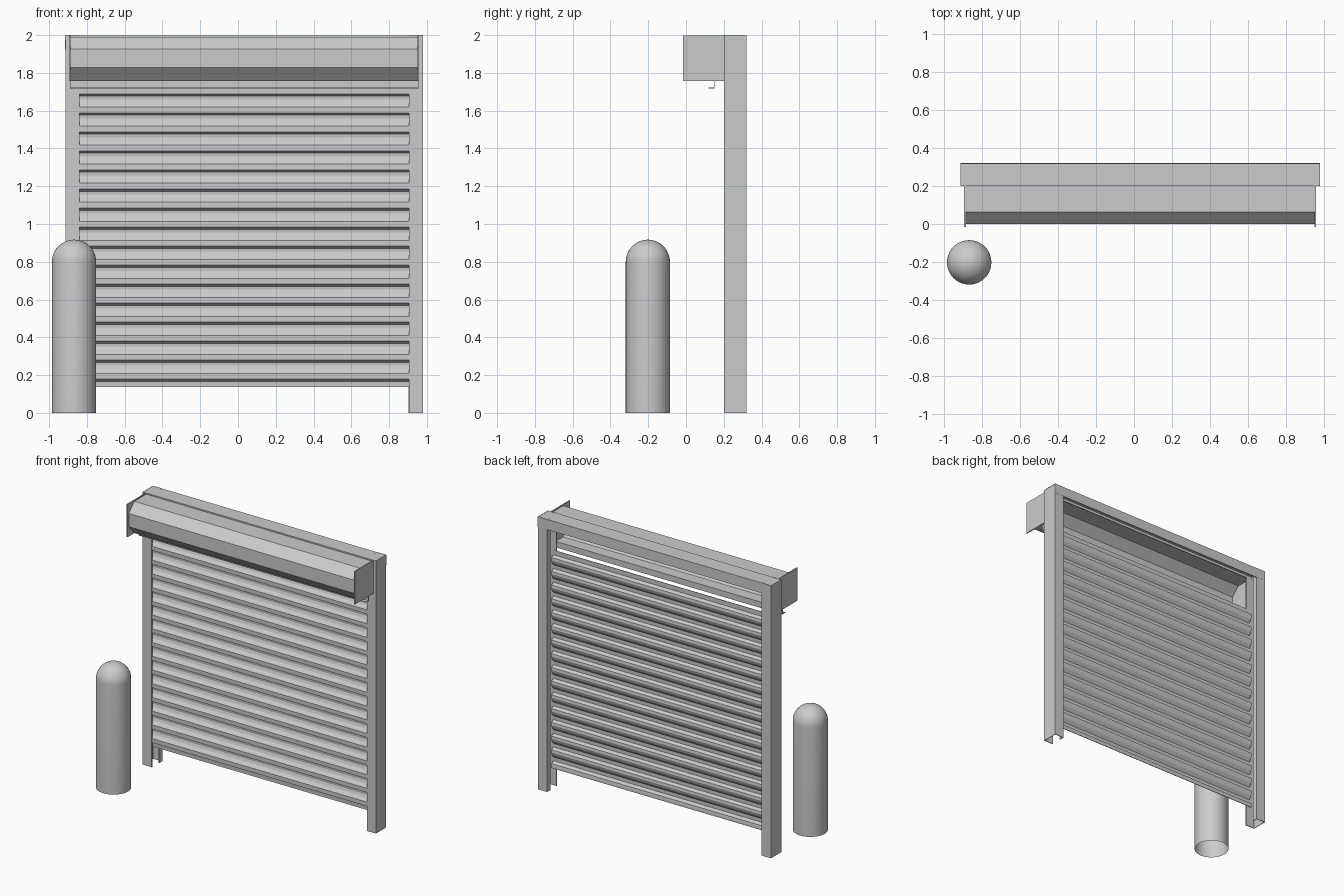
import bpy, bmesh, math

if "Cube" in bpy.data.objects:
    bpy.data.objects.remove(bpy.data.objects["Cube"])

CX = 0.0325          # centre of the door opening
HALF = 0.9475        # half of the overall frame width
Y0, Y1, W = 0.20, 0.32, 0.075


def extrude(name, pts, start, end, thick=0.0):
    """Sweep an open profile of 3D points from offset start to offset end."""
    bm = bmesh.new()
    rows = [[bm.verts.new([p[i] + o[i] for i in range(3)]) for p in pts] for o in (start, end)]
    for i in range(len(pts) - 1):
        bm.faces.new((rows[0][i], rows[0][i + 1], rows[1][i + 1], rows[1][i]))
    mesh = bpy.data.meshes.new(name)
    bm.to_mesh(mesh)
    bm.free()
    ob = bpy.data.objects.new(name, mesh)
    bpy.context.collection.objects.link(ob)
    if thick:
        m = ob.modifiers.new("thickness", 'SOLIDIFY')
        m.thickness = thick
        m.offset = 0
    return ob


def box(name, lo, hi):
    bpy.ops.mesh.primitive_cube_add(size=1, location=[(a + b) / 2 for a, b in zip(lo, hi)])
    ob = bpy.context.object
    ob.name = name
    ob.scale = [b - a for a, b in zip(lo, hi)]
    return ob


# Side channels, open towards the curtain, with a return lip at the back
t = 0.003
for side, label in ((-1, "left"), (1, "right")):
    outer, inner = CX + side * (HALF - t), CX + side * (HALF - W)
    prof = [(inner, Y0 + t, 0), (outer, Y0 + t, 0), (outer, Y1 - t, 0),
            (inner, Y1 - t, 0), (inner, Y1 - 0.04, 0)]
    extrude("side_channel_" + label, prof, (0, 0, 0), (0, 0, 2), 2 * t)
    # Hood end plate
    x = CX + side * 0.9225
    box("hood_end_plate_" + label, (x - 0.004, -0.015, 1.757), (x + 0.004, Y0, 1.998))

# Header: top web with a back flange and a short front flange
extrude("header", [(0, Y0 + t, 1.975), (0, Y0 + t, 2 - t), (0, Y1 - t, 2 - t), (0, Y1 - t, 2 - W)],
        (CX - HALF, 0, 0), (CX + HALF, 0, 0), 2 * t)

# Folded hood sheet, open at the back, with its hooked bottom lip
hood = [(0.2, 1.988), (0.065, 1.988), (0.002, 1.925), (0.002, 1.83), (0.065, 1.76),
        (0.15, 1.76), (0.15, 1.72), (0.12, 1.72)]
extrude("hood", [(0, y, z) for y, z in hood], (CX - 0.9225, 0, 0), (CX + 0.9225, 0, 0), 0.005)

# Corrugated curtain
slat = [(0.207, 0), (0.23, -0.012), (0.232, -0.03), (0.225, -0.05), (0.207, -0.072)]
curtain = [(0, 0.207, 1.725)]
for k in range(16):
    curtain += [(0, y, 1.69 - k * 0.1007 + z) for y, z in slat if 1.69 - k * 0.1007 + z > 0.14]
curtain.append((0, curtain[-1][1], 0.137))
extrude("curtain", curtain, (CX - HALF + 0.05, 0, 0), (CX + HALF - 0.05, 0, 0), 0.004)

# Bollard: quarter-round outline spun about its axis, open underneath
bm = bmesh.new()
r, h = 0.117, 0.80
outline = [(r, 0)] + [(r * math.cos(a), h + r * math.sin(a))
                      for a in [i * math.pi / 24 for i in range(13)]]
vs = [bm.verts.new((x, 0, z)) for x, z in outline]
es = [bm.edges.new(p) for p in zip(vs, vs[1:])]
bmesh.ops.spin(bm, geom=vs + es, cent=(0, 0, 0), axis=(0, 0, 1), angle=2 * math.pi, steps=40)
bmesh.ops.remove_doubles(bm, verts=bm.verts, dist=0.0005)
bmesh.ops.recalc_face_normals(bm, faces=bm.faces)
mesh = bpy.data.meshes.new("bollard")
bm.to_mesh(mesh)
bm.free()
bollard = bpy.data.objects.new("bollard", mesh)
bollard.location = (-0.868, -0.202, 0)
bpy.context.collection.objects.link(bollard)
for p in mesh.polygons:
    p.use_smooth = True
